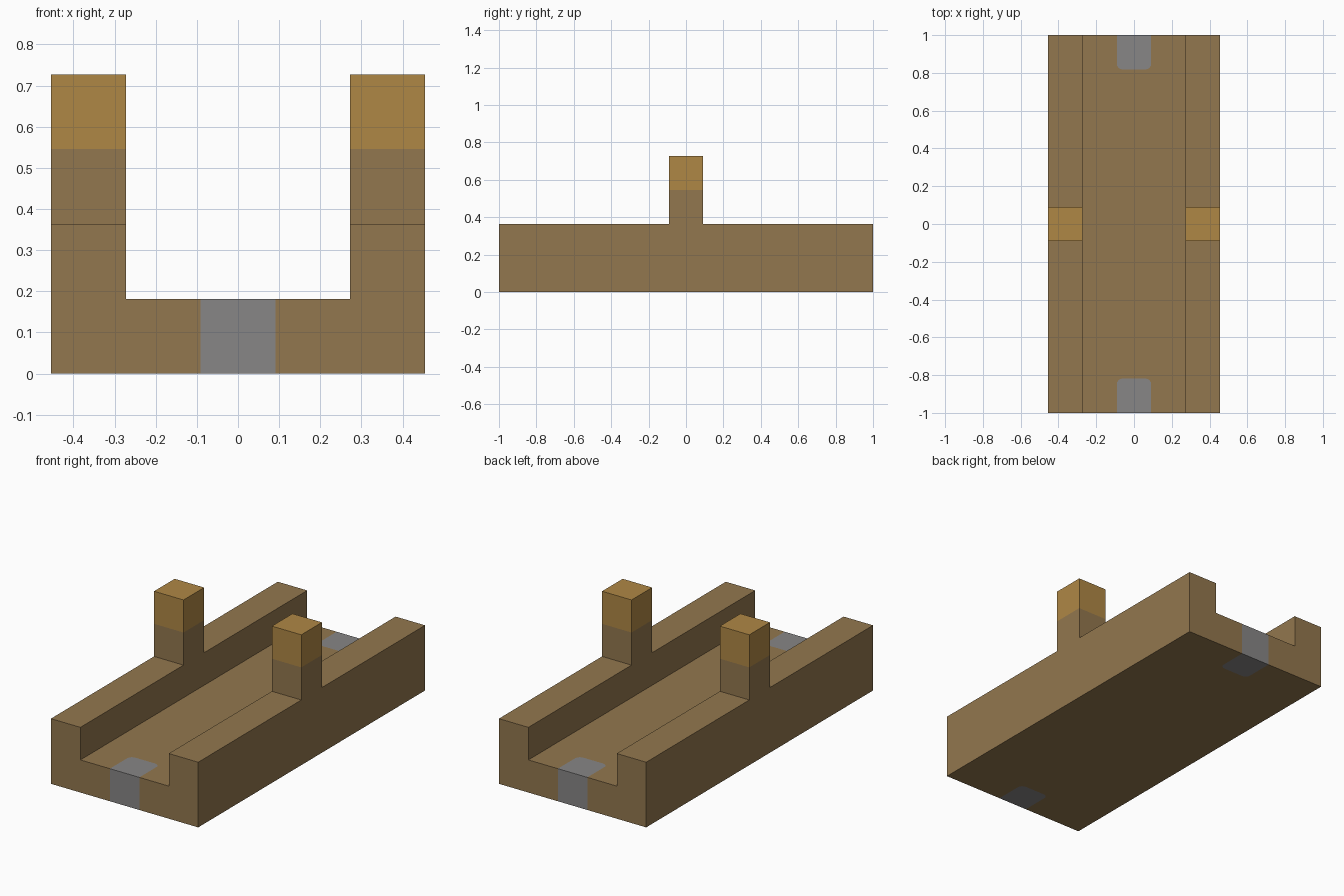
import bpy, bmesh
from math import sin, cos, pi
from mathutils import Vector

U = 1 / 11            # design grid unit
HALF_W, INNER, FLOOR, RAIL = 5 * U, 3 * U, 2 * U, 4 * U
POST, TIP, TOP = U, 6 * U, 8 * U
RADIUS = 0.03

if "Cube" in bpy.data.objects:
    bpy.data.objects.remove(bpy.data.objects["Cube"], do_unlink=True)


def material(name, rgb):
    mat = bpy.data.materials.new(name)
    mat.use_nodes = True
    mat.diffuse_color = (*rgb, 1)
    mat.node_tree.nodes["Principled BSDF"].inputs["Base Color"].default_value = (*rgb, 1)
    return mat


brown = material("brown wood", (0.29, 0.185, 0.077))
gold = material("golden wood", (0.43, 0.245, 0.06))
grey = material("grey inlay", (0.245, 0.24, 0.24))


def prism(points, direction):
    """Extrude a flat outline along a direction and return the bmesh."""
    bm = bmesh.new()
    face = bm.faces.new([bm.verts.new(p) for p in points])
    ext = bmesh.ops.extrude_face_region(bm, geom=[face], use_keep_orig=True)
    verts = [g for g in ext["geom"] if isinstance(g, bmesh.types.BMVert)]
    bmesh.ops.translate(bm, verts=verts, vec=direction)
    bmesh.ops.recalc_face_normals(bm, faces=bm.faces)
    return bm


def drop_buried_sides(bm):
    """Keep caps and the two end walls; remove walls hidden between parts."""
    buried = [f for f in bm.faces if abs(f.normal.z) < 0.5
              and abs(f.calc_center_median().y) < 0.999]
    bmesh.ops.delete(bm, geom=buried, context='FACES')


def finish(bm, name, mats):
    mesh = bpy.data.meshes.new(name)
    bm.to_mesh(mesh)
    bm.free()
    for mat in mats:
        mesh.materials.append(mat)
    obj = bpy.data.objects.new(name, mesh)
    bpy.context.collection.objects.link(obj)
    return obj


# Inlay outline at the front end, with rounded inner corners
inner_y = -1 + 2 * U
arc = [(U - RADIUS + RADIUS * cos(a), inner_y - RADIUS + RADIUS * sin(a))
       for a in (i * pi / 8 for i in range(5))]
front_notch = ([(-U, -1)] + [(-x, y) for x, y in reversed(arc[::-1])]
               + arc[::-1] + [(U, -1)])
back_notch = [(-x, -y) for x, y in front_notch]

# Floor slab, notched at both ends
outline = ([(-INNER, -1)] + front_notch + [(INNER, -1), (INNER, 1)]
           + back_notch + [(-INNER, 1)])
up = Vector((0, 0, FLOOR))
bm = prism([(x, y, 0) for x, y in outline], up)
drop_buried_sides(bm)
finish(bm, "floor", [brown])

# Grey inlays filling the notches
for name, notch in (("front_inlay", front_notch), ("back_inlay", back_notch)):
    bm = prism([(x, y, 0) for x, y in notch], up)
    drop_buried_sides(bm)
    finish(bm, name, [grey])

# Side rails, each with a gold-tipped post at mid length
tee = [(-1, 0), (1, 0), (1, RAIL), (POST, RAIL), (POST, TOP),
       (-POST, TOP), (-POST, RAIL), (-1, RAIL)]
for name, x0 in (("left_rail", INNER), ("right_rail", -HALF_W)):
    bm = prism([(x0, y, z) for y, z in tee], Vector((HALF_W - INNER, 0, 0)))
    bmesh.ops.bisect_plane(bm, geom=bm.verts[:] + bm.edges[:] + bm.faces[:],
                           plane_co=(0, 0, TIP), plane_no=(0, 0, 1))
    for f in bm.faces:
        f.material_index = int(min(v.co.z for v in f.verts) > TIP - 0.001)
    finish(bm, name, [brown, gold])
